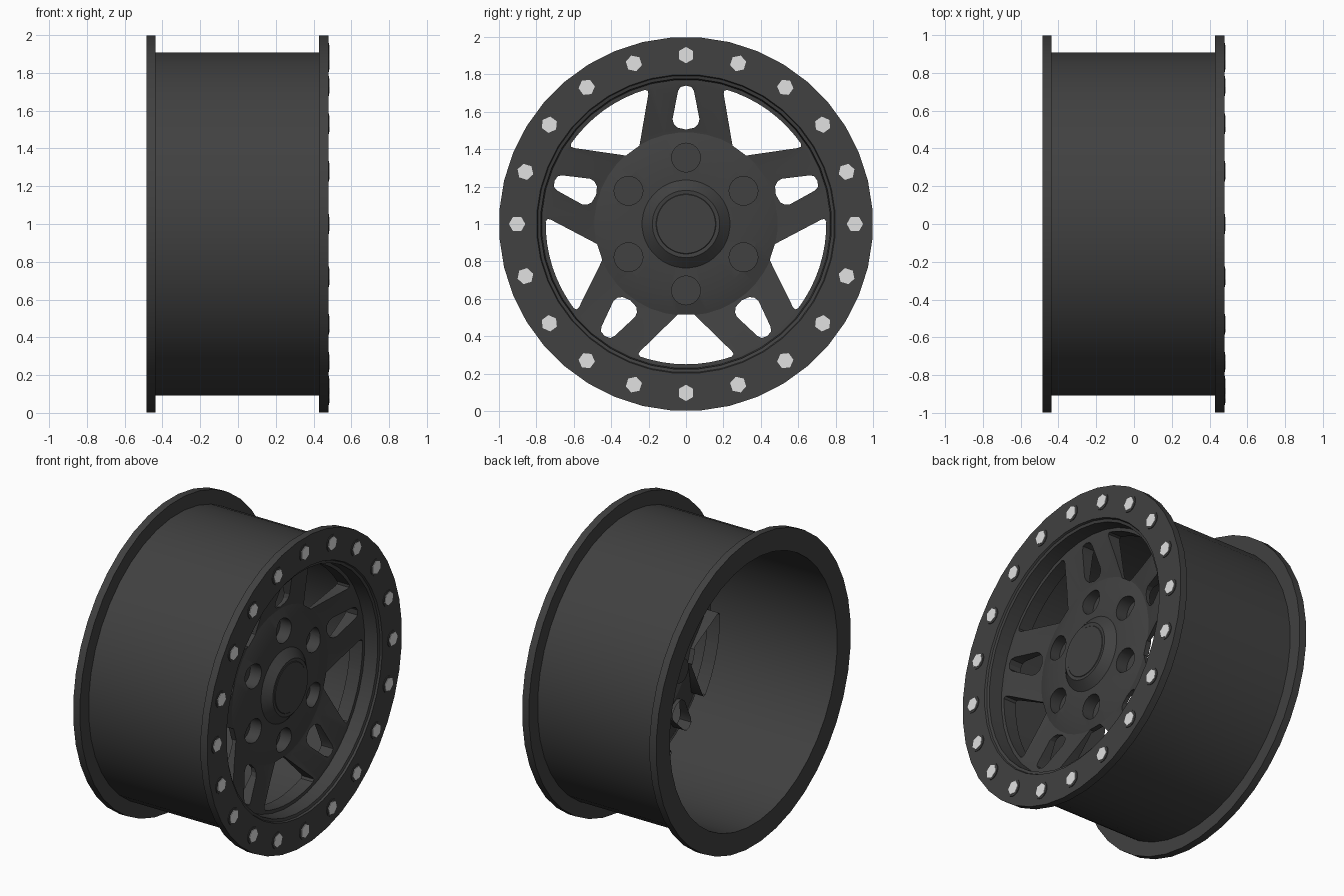
import bpy, bmesh
from math import sin, cos, pi, radians, hypot

SEGS = 40
AXLE_Z = 1.0

old = bpy.data.objects.get("Cube")
if old:
    bpy.data.objects.remove(old, do_unlink=True)


def make_material(name, value, rough):
    m = bpy.data.materials.new(name)
    m.use_nodes = True
    color = (value, value, value, 1)
    m.diffuse_color = color
    bsdf = m.node_tree.nodes["Principled BSDF"]
    bsdf.inputs["Base Color"].default_value = color
    bsdf.inputs["Roughness"].default_value = rough
    return m


dark = make_material("dark grey metal", 0.052, 0.6)
light = make_material("light steel", 0.75, 0.5)


def add_object(name, bm, mat):
    bmesh.ops.recalc_face_normals(bm, faces=bm.faces)
    mesh = bpy.data.meshes.new(name)
    bm.to_mesh(mesh)
    bm.free()
    mesh.materials.append(mat)
    ob = bpy.data.objects.new(name, mesh)
    bpy.context.collection.objects.link(ob)
    return ob


def smooth_shade(ob):
    bpy.ops.object.select_all(action="DESELECT")
    ob.select_set(True)
    bpy.context.view_layer.objects.active = ob
    bpy.ops.object.shade_smooth_by_angle(angle=radians(25))


def on_wheel(x, r, a):
    return (x, r * cos(a), AXLE_Z + r * sin(a))


def lathe(name, profile, closed):
    """Turn (x, radius) points around the axle."""
    bm = bmesh.new()
    rings = []
    for x, r in profile:
        if r == 0:
            rings.append([bm.verts.new(on_wheel(x, 0, 0))] * SEGS)
        else:
            rings.append([bm.verts.new(on_wheel(x, r, 2 * pi * (i + 0.5) / SEGS))
                          for i in range(SEGS)])
    pairs = list(zip(rings, rings[1:]))
    if closed:
        pairs.append((rings[-1], rings[0]))
    for a, b in pairs:
        for i in range(SEGS):
            j = (i + 1) % SEGS
            bm.faces.new(dict.fromkeys((a[i], a[j], b[j], b[i])))
    return add_object(name, bm, dark)


def prism(bm, outline, x0, x1, angle):
    """Extrude a (tangent, radial) outline along the axle at an angle."""
    ends = []
    for x in (x0, x1):
        ends.append([bm.verts.new((x, v * cos(angle) + u * sin(angle),
                                   AXLE_Z + v * sin(angle) - u * cos(angle)))
                     for u, v in outline])
    n = len(outline)
    bm.faces.new(ends[0])
    bm.faces.new(ends[1])
    for i in range(n):
        j = (i + 1) % n
        bm.faces.new((ends[0][i], ends[0][j], ends[1][j], ends[1][i]))


def disc(radius, sides, center_v):
    return [(radius * sin(2 * pi * i / sides), center_v + radius * cos(2 * pi * i / sides))
            for i in range(sides)]


def mirrored(half):
    return half + [(-u, v) for u, v in reversed(half) if u > 0]


# Barrel with both flanges and the thin stepped front lip
rim = lathe("rim_barrel", [
    (-0.485, 1.0), (-0.437, 1.0), (-0.437, 0.91), (0.43, 0.91), (0.43, 1.0),
    (0.478, 1.0), (0.478, 0.80), (0.465, 0.795), (0.46, 0.778), (0.37, 0.772),
    (0.365, 0.782), (0.44, 0.81), (0.44, 0.86), (-0.485, 0.86)], True)
smooth_shade(rim)

# Dished face: centre cap, chamfered hub and spoke disc
face = lathe("hub_and_spokes", [
    (0.378, 0), (0.378, 0.157), (0.375, 0.16), (0.377, 0.18), (0.33, 0.235),
    (0.33, 0.39), (0.30, 0.49), (0.302, 0.50), (0.37, 0.75), (0.372, 0.78),
    (0.28, 0.78), (0.28, 0.50), (0.22, 0.44), (0.22, 0)], False)

# Cutters: wide windows, narrow slots and lug pockets
arc = [(0.75 * sin(radians(d)), 0.75 * cos(radians(d))) for d in (19, 15, 10, 5, 0)]
window = mirrored([(0.045, 0.485), (0.245, 0.68), (0.254, 0.695)] + arc)
slot = mirrored([(0, 0.505), (0.045, 0.515), (0.065, 0.535), (0.072, 0.56),
                 (0.043, 0.71), (0.03, 0.732), (0, 0.74)])
cuts = bmesh.new()
for i in range(5):
    turn = pi / 2 + 2 * pi * i / 5
    prism(cuts, slot, 0.05, 0.6, turn)
    prism(cuts, window, 0.05, 0.6, turn + pi / 5)
for i in range(6):
    prism(cuts, disc(0.077, 24, 0.355), 0.25, 0.6, pi / 2 + pi * i / 3)
cutter = add_object("face_cutter", cuts, dark)
cutter.hide_render = True

mod = face.modifiers.new("openings", "BOOLEAN")
mod.operation = "DIFFERENCE"
mod.solver = "EXACT"
mod.object = cutter
bpy.context.view_layer.objects.active = face
bpy.ops.object.modifier_apply(modifier=mod.name)
bpy.data.objects.remove(cutter, do_unlink=True)

# Hollow the back, leaving the front skin and the walls of the openings
bm = bmesh.new()
bm.from_mesh(face.data)
bm.normal_update()
hollow = []
for f in bm.faces:
    c = f.calc_center_median()
    outer_edge = hypot(c.y, c.z - AXLE_Z) > 0.76 and abs(f.normal.x) < 0.3
    if f.normal.x < -0.5 or outer_edge:
        hollow.append(f)
bmesh.ops.delete(bm, geom=hollow, context="FACES")
bm.to_mesh(face.data)
bm.free()
smooth_shade(face)

# Ring of bolts, each on a dark collar
collars = bmesh.new()
heads = bmesh.new()
for i in range(20):
    turn = 2 * pi * i / 20
    prism(collars, disc(0.054, 16, 0.903), 0.46, 0.482, turn)
    prism(heads, disc(0.044, 6, 0.903), 0.46, 0.485, turn)
add_object("bolt_collars", collars, dark)
add_object("ring_bolts", heads, light)
